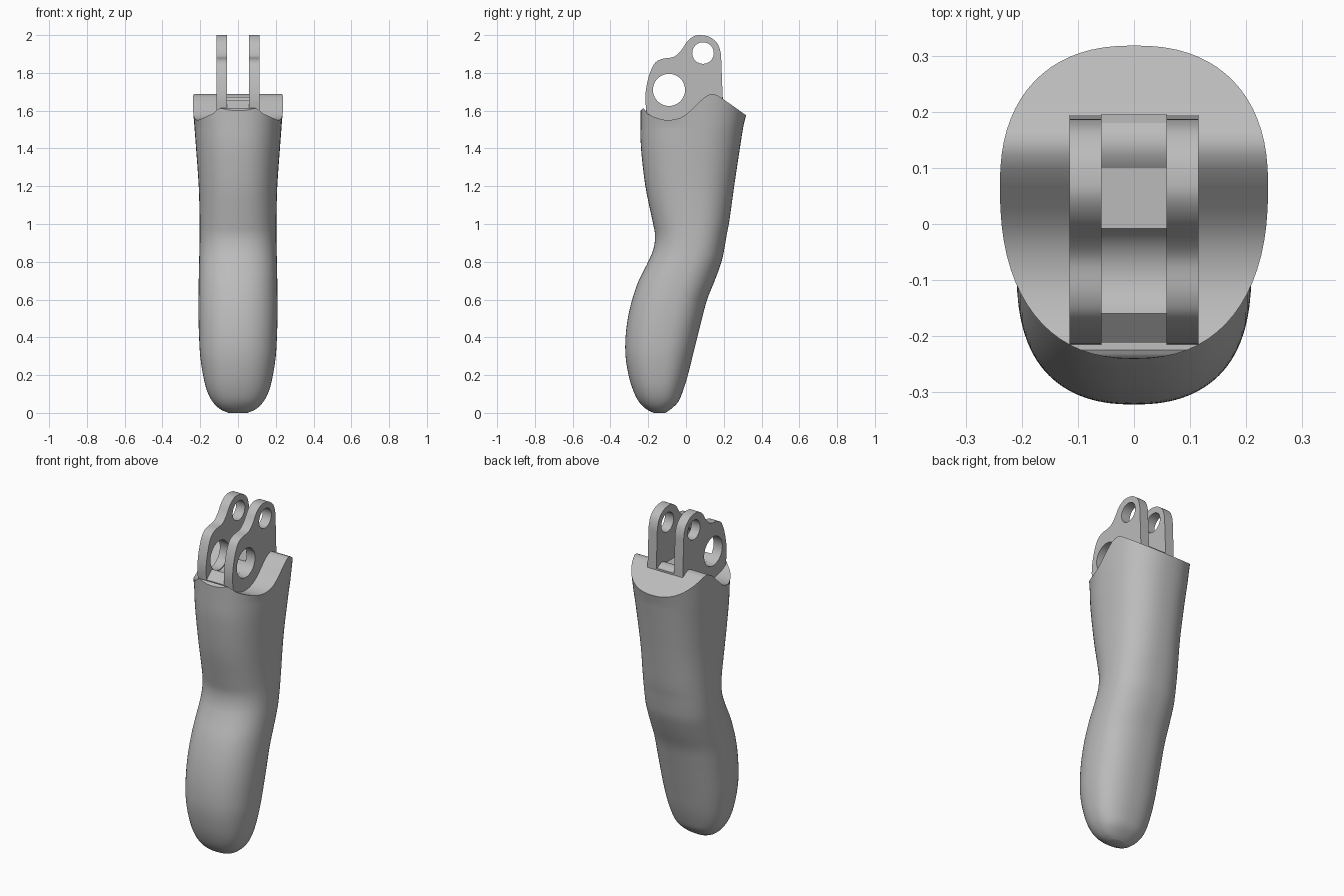
import bpy, bmesh, math
from mathutils import Vector

cube = bpy.data.objects.get("Cube")
if cube:
    bpy.data.objects.remove(cube, do_unlink=True)

grey = bpy.data.materials.new("plain grey")
grey.use_nodes = True
tone = (0.5, 0.5, 0.5, 1)
grey.diffuse_color = tone
grey.node_tree.nodes["Principled BSDF"].inputs["Base Color"].default_value = tone


def smooth_path(points, steps):
    """Catmull-Rom path through points, ends clamped."""
    pts = [Vector(p) for p in points]
    pts = [pts[0]] + pts + [pts[-1]]
    out = []
    for a, b, c, d in zip(pts, pts[1:], pts[2:], pts[3:]):
        for s in range(steps):
            t = s / steps
            out.append(b + (c - a) * (t / 2) + (a * 2 - b * 5 + c * 4 - d) * (t * t / 2)
                       + (b * 3 - a - c * 3 + d) * (t ** 3 / 2))
    return out + [pts[-1]]


def finish(obj, angle):
    bpy.ops.object.select_all(action='DESELECT')
    obj.select_set(True)
    bpy.context.view_layer.objects.active = obj
    if obj.type == 'CURVE':
        bpy.ops.object.convert(target='MESH')
    bpy.ops.object.shade_smooth_by_angle(angle=math.radians(angle))


def arc(cy, cz, r, start=0, end=360, count=40):
    return [(cy + r * math.cos(math.radians(start + (end - start) * i / count)),
             cz + r * math.sin(math.radians(start + (end - start) * i / count)))
            for i in range(count + (end - start < 360))]


def plate(name, x, thickness, loops):
    """Side-profile plate; inner loops become holes."""
    curve = bpy.data.curves.new(name, 'CURVE')
    curve.dimensions, curve.fill_mode = '2D', 'BOTH'
    curve.extrude = thickness / 2
    for loop in loops:
        spline = curve.splines.new('POLY')
        spline.points.add(len(loop) - 1)
        for point, co in zip(spline.points, loop):
            point.co = (co[0], co[1], 0, 1)
        spline.use_cyclic_u = True
    curve.materials.append(grey)
    obj = bpy.data.objects.new(name, curve)
    bpy.context.collection.objects.link(obj)
    obj.location.x = x
    obj.rotation_euler = (math.pi / 2, 0, math.pi / 2)
    finish(obj, 35)


# Finger body: height, front, back, half width
rows = [
    (0, -.17, -.11, .05), (.02, -.21, -.08, .095), (.06, -.25, -.04, .135),
    (.12, -.28, -.015, .165), (.2, -.304, .01, .185), (.3, -.32, .035, .2),
    (.4, -.32, .06, .206), (.5, -.308, .085, .209), (.6, -.285, .112, .209),
    (.7, -.25, .152, .208), (.8, -.2, .188, .206), (.87, -.172, .203, .204),
    (.94, -.164, .215, .203), (1.02, -.178, .23, .203), (1.2, -.215, .255, .208),
    (1.4, -.238, .285, .222), (1.52, -.24, .304, .231)]
SIDES = 72


def section(front, back, half):
    centre = front + (back - front) * .55
    ring = []
    for i in range(SIDES):
        a = math.tau * i / SIDES
        s, c = math.sin(a), -math.cos(a)
        power = 2 / 2.35
        depth = back - centre if c > 0 else centre - front
        ring.append((half * math.copysign(abs(s) ** power, s) if abs(s) > 1e-6 else 0,
                     centre + depth * math.copysign(abs(c) ** power, c)))
    return ring


# Wavy top edge, height along the depth
rim = smooth_path([(-.25, 1.58), (-.24, 1.6), (-.222, 1.613), (-.205, 1.585), (-.15, 1.56),
                   (-.09, 1.55), (-.02, 1.567), (.04, 1.615), (.09, 1.665), (.135, 1.688),
                   (.18, 1.672), (.34, 1.56)], 6)


def rim_height(y):
    for a, b in zip(rim, rim[1:]):
        if y <= b[0]:
            return a[1] + (b[1] - a[1]) * (y - a[0]) / (b[0] - a[0])
    return rim[-1][1]


bm = bmesh.new()
rings = []
for z, front, back, half in smooth_path(rows, 4):
    rings.append([bm.verts.new((x, y, z)) for x, y in section(front, back, half)])
outline = section(-.24, .318, .239)
rings.append([bm.verts.new((x, y, rim_height(y))) for x, y in outline])
for low, high in zip(rings, rings[1:]):
    for i in range(SIDES):
        j = (i + 1) % SIDES
        bm.faces.new((low[i], low[j], high[j], high[i]))
bm.faces.new(rings[0][::-1])
# Top cap in strips across the width
top = rings[-1]
for i in range(SIDES // 2):
    corners = [top[i], top[i + 1], top[-i - 1], top[-i]]
    bm.faces.new(list(dict.fromkeys(corners)))
bmesh.ops.recalc_face_normals(bm, faces=bm.faces)
mesh = bpy.data.meshes.new("finger_body")
bm.to_mesh(mesh)
bm.free()
mesh.materials.append(grey)
body = bpy.data.objects.new("finger_body", mesh)
bpy.context.collection.objects.link(body)
finish(body, 35)

# Hinge cheeks with a large and a small pin hole
cheek = [(-.205, 1.5)] + smooth_path(
    [(-.21, 1.6), (-.215, 1.68), (-.2, 1.77), (-.17, 1.845), (-.13, 1.873), (-.065, 1.885),
     (-.025, 1.92), (.005, 1.965), (.04, 1.993), (.075, 2), (.125, 1.99), (.165, 1.957),
     (.183, 1.91), (.187, 1.86)], 5) + [(.195, 1.65), (.195, 1.5)]
holes = [arc(-.09, 1.71, .085), arc(.09, 1.905, .057)]
for side, label in ((1, "left"), (-1, "right")):
    plate(label + "_hinge_cheek", side * .0865, .057, [cheek] + holes)

# Floor between the cheeks with a round groove under the large hole
groove = arc(-.09, 1.71, .09, 219, 335, 20)
plate("hinge_floor", 0, .118,
      [[(-.207, 1.5), (-.211, 1.61)] + groove + [(.195, 1.672), (.195, 1.5)]])
